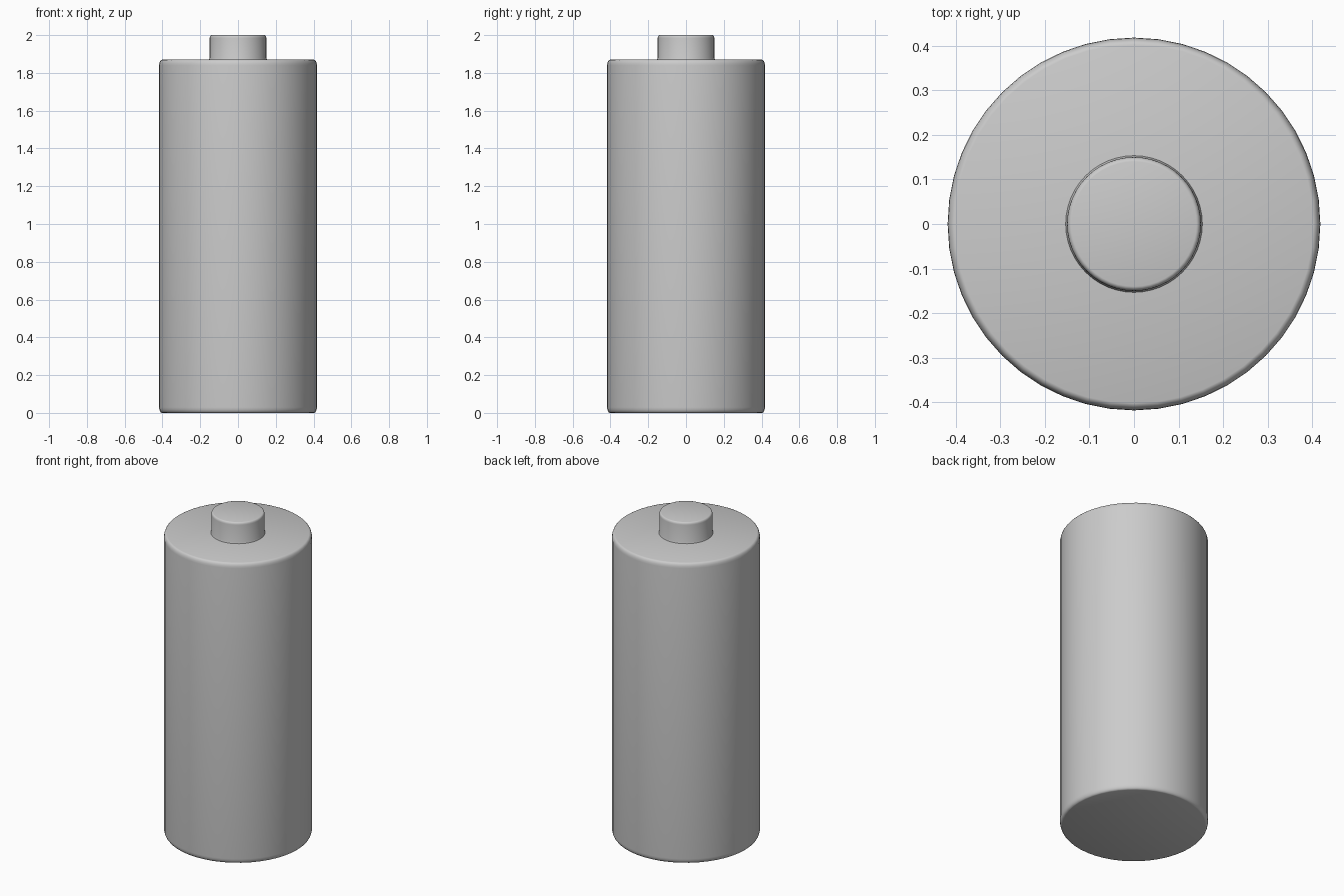
import bpy, bmesh, math

if "Cube" in bpy.data.objects:
    bpy.data.objects.remove(bpy.data.objects["Cube"])

SIDES = 48


def arc(cx, cz, rx, rz, a0, a1, n=4):
    """Points of a rounded corner in the (radius, z) plane."""
    angles = [math.radians(a0 + (a1 - a0) * i / n) for i in range(n + 1)]
    return [(cx + rx * math.cos(a), cz + rz * math.sin(a)) for a in angles]


def lathe(name, profile):
    """Spin a (radius, z) profile around z and cap both ends."""
    bm = bmesh.new()
    rings = []
    for r, z in profile:
        rings.append([bm.verts.new((r * math.cos(2 * math.pi * i / SIDES),
                                    r * math.sin(2 * math.pi * i / SIDES), z))
                      for i in range(SIDES)])
    for low, high in zip(rings, rings[1:]):
        for i in range(SIDES):
            j = (i + 1) % SIDES
            bm.faces.new((low[i], low[j], high[j], high[i]))
    bm.faces.new(rings[0][::-1])
    bm.faces.new(rings[-1])
    mesh = bpy.data.meshes.new(name)
    bm.to_mesh(mesh)
    bm.free()
    obj = bpy.data.objects.new(name, mesh)
    bpy.context.collection.objects.link(obj)
    bpy.ops.object.select_all(action='DESELECT')
    obj.select_set(True)
    bpy.context.view_layer.objects.active = obj
    bpy.ops.object.shade_smooth_by_angle(angle=math.radians(35))
    return obj


# Battery can with softly rounded rims and the raised terminal on top
can = (arc(0.402, 0.03, 0.016, 0.03, -90, 0)
       + arc(0.402, 1.84, 0.016, 0.03, 0, 90))
terminal = ([(0.155, 1.865), (0.15, 1.88)]
            + arc(0.14, 1.985, 0.01, 0.015, 0, 90))
lathe("battery_body", can)
lathe("positive_terminal", terminal)
